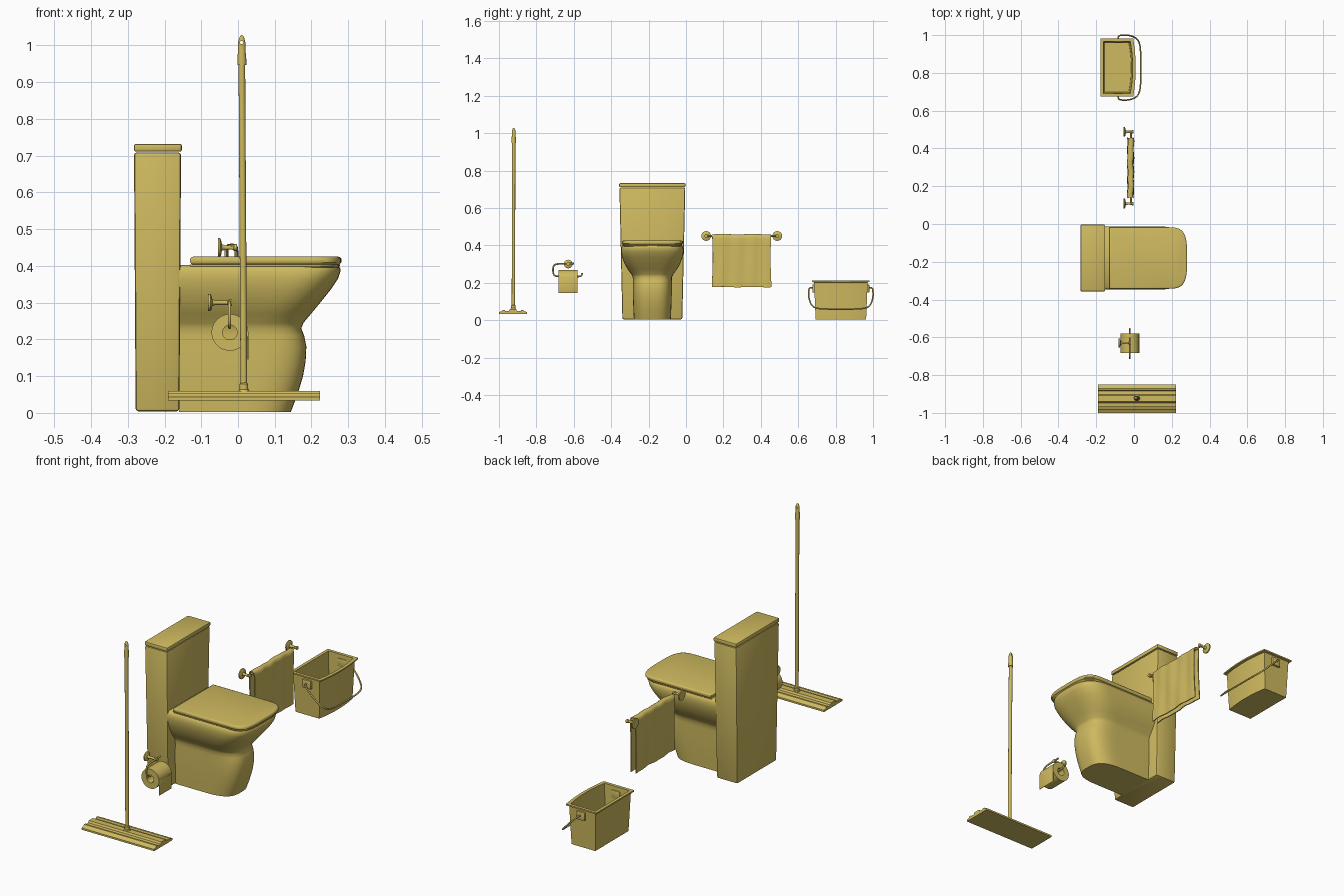
import bpy, bmesh, math
from mathutils import Vector

if "Cube" in bpy.data.objects:
    bpy.data.objects.remove(bpy.data.objects["Cube"], do_unlink=True)

mustard = bpy.data.materials.new("mustard")
mustard.use_nodes = True
COLOUR = (0.62, 0.49, 0.115, 1)
mustard.diffuse_color = COLOUR
mustard.node_tree.nodes["Principled BSDF"].inputs["Base Color"].default_value = COLOUR


def finish(ob, angle=35):
    """Material, applied modifiers and smooth shading with sharp edges."""
    bpy.ops.object.select_all(action="DESELECT")
    ob.select_set(True)
    bpy.context.view_layer.objects.active = ob
    bpy.ops.object.convert(target="MESH")
    ob = bpy.context.object
    ob.data.materials.clear()
    ob.data.materials.append(mustard)
    bpy.ops.object.shade_smooth_by_angle(angle=math.radians(angle))
    return ob


def from_bmesh(name, bm):
    bmesh.ops.recalc_face_normals(bm, faces=bm.faces[:])
    me = bpy.data.meshes.new(name)
    bm.to_mesh(me)
    bm.free()
    ob = bpy.data.objects.new(name, me)
    bpy.context.collection.objects.link(ob)
    return ob


def loft(name, rings, caps=True, closed=True):
    bm = bmesh.new()
    rows = [[bm.verts.new(p) for p in ring] for ring in rings]
    for a, b in zip(rows, rows[1:]):
        n = len(a)
        for i in range(n if closed else n - 1):
            j = (i + 1) % n
            bm.faces.new((a[i], a[j], b[j], b[i]))
    if caps:
        bm.faces.new(rows[0])
        bm.faces.new(rows[-1])
    return from_bmesh(name, bm)


def box(name, lo, hi, base=(1, 1), bevel=0.004):
    """Box between two corners; base scales its bottom in x and y."""
    lo, hi = Vector(lo), Vector(hi)
    mid, size = (lo + hi) / 2, hi - lo
    bm = bmesh.new()
    bmesh.ops.create_cube(bm, size=1)
    for v in bm.verts:
        sx, sy = base if v.co.z < 0 else (1, 1)
        v.co = mid + Vector((v.co.x * size.x * sx, v.co.y * size.y * sy, v.co.z * size.z))
    ob = from_bmesh(name, bm)
    mod = ob.modifiers.new("bevel", "BEVEL")
    mod.width, mod.segments = bevel, 2
    return finish(ob)


def turned(name, start, axis, profile, squash=1, sides=24):
    """Round part: (distance, radius) pairs along an axis."""
    q = Vector(axis).to_track_quat("Z", "Y")
    rings = []
    for d, r in profile:
        ts = [2 * math.pi * i / sides for i in range(sides)]
        rings.append([Vector(start) + q @ Vector((r * math.cos(t), r * squash * math.sin(t), d)) for t in ts])
    return loft(name, rings)


def wire(name, points, radius):
    cu = bpy.data.curves.new(name, "CURVE")
    cu.dimensions = "3D"
    cu.bevel_depth, cu.bevel_resolution, cu.use_fill_caps = radius, 2, True
    sp = cu.splines.new("NURBS")
    sp.points.add(len(points) - 1)
    for p, co in zip(sp.points, points):
        p.co = (*co, 1)
    sp.order_u, sp.use_endpoint_u, sp.resolution_u = 3, True, 6
    ob = bpy.data.objects.new(name, cu)
    bpy.context.collection.objects.link(ob)
    return finish(ob, 50)


# Toilet: tank with lid
YC = -0.18
box("tank", (-0.283, -0.356, 0.004), (-0.155, -0.004, 0.709), (0.93, 0.91), 0.008)
box("tank_lid", (-0.283, -0.357, 0.711), (-0.153, -0.003, 0.732), bevel=0.005)


def plan(z, back, front, half, depth, power):
    """Outline with a straight back and a rounded front."""
    ring = [(back, YC - half, z)]
    for i in range(33):
        t = math.pi * (i / 32 - 0.5)
        c, s = max(math.cos(t), 0), math.sin(t)
        x = front - depth + depth * c ** (2 / power)
        ring.append((x, YC + half * math.copysign(abs(s) ** (2 / power), s), z))
    return ring + [(back, YC + half, z)]


# Toilet: pedestal and flaring bowl (height, front, half width)
BOWL = [(0.003, 0.144, 0.099), (0.05, 0.162, 0.101), (0.1, 0.177, 0.103), (0.14, 0.184, 0.104),
        (0.18, 0.186, 0.104), (0.21, 0.18, 0.104), (0.23, 0.172, 0.105), (0.245, 0.178, 0.112),
        (0.27, 0.199, 0.131), (0.3, 0.224, 0.148), (0.335, 0.252, 0.161), (0.365, 0.272, 0.167),
        (0.385, 0.279, 0.166), (0.395, 0.278, 0.162), (0.402, 0.27, 0.155)]
finish(loft("bowl", [plan(z, -0.161, f, h, 0.15, 3) for z, f, h in BOWL]), 50)


def slab(name, z0, z1, front, half):
    e = 0.005
    steps = [(z0, e), (z0 + e, 0), (z1 - e, 0), (z1 - e / 3, e / 2), (z1, e * 1.6)]
    finish(loft(name, [plan(z, -0.13 + i, front - i, half - i, 0.11, 3.6) for z, i in steps]), 50)


slab("seat", 0.395, 0.408, 0.277, 0.159)
slab("seat_cover", 0.404, 0.425, 0.281, 0.163)

# Mop: ridged head extruded along x, joint, handle and pierced grip
HALF = [(0.075, 0.034), (0.075, 0.043), (0.06, 0.048), (0.055, 0.054),
        (0.045, 0.054), (0.04, 0.048), (0.022, 0.05), (0.016, 0.059)]
section = HALF + [(-y, z) for y, z in reversed(HALF)]
finish(loft("mop_head", [[(x, y - 0.925, z) for y, z in section] for x in (-0.19, 0.223)]))
foot = Vector((0.016, -0.923, 0.052))
lean = (Vector((0.01, -0.921, 1.03)) - foot).normalized()
finish(turned("mop_joint", foot, lean, [(0, 0.015), (0.008, 0.015), (0.012, 0.012), (0.026, 0.012), (0.03, 0.009)]))
finish(turned("mop_handle", foot, lean, [(0.02, 0.009), (0.92, 0.009)]))
grip = turned("mop_grip", foot, lean, [(0.895, 0.0125), (0.915, 0.012), (0.93, 0.0105),
                                       (0.955, 0.010), (0.967, 0.0075), (0.974, 0.004), (0.976, 0.001)])
cutter = turned("grip_cutter", (0.01, -0.96, 1.008), (0, 1, 0), [(0, 0.0045), (0.08, 0.0045)], sides=12)
cutter.hide_render = True
mod = grip.modifiers.new("hole", "BOOLEAN")
mod.object, mod.operation = cutter, "DIFFERENCE"
finish(grip)
bpy.data.objects.remove(cutter, do_unlink=True)


# Wall mounts shared by the paper holder and the towel rail
def mount(name, x, y, z, r, reach):
    finish(turned(name, (x, y, z), (1, 0, 0), [(0, r), (0.006, r), (0.009, r * 0.8), (0.011, 0.009),
                                              (0.02, 0.006), (reach - 0.012, 0.006), (reach - 0.008, 0.009),
                                              (reach, 0.009)]))


# Toilet paper: hollow roll, hanging sheet, bent wire holder
def circle(r, y):
    return [(-0.022 + r * math.cos(k * math.pi / 20), y, 0.219 + r * math.sin(k * math.pi / 20)) for k in range(40)]


roll = [(0.05, -0.682), (0.05, -0.579), (0.02, -0.579), (0.02, -0.682), (0.05, -0.682)]
finish(loft("paper_roll", [circle(r, y) for r, y in roll], caps=False))
box("paper_sheet", (0.0265, -0.682, 0.145), (0.0285, -0.579, 0.222), bevel=0.0005)
mount("paper_mount", -0.081, -0.63, 0.3, 0.023, 0.064)
HX = -0.023
wire("paper_holder", [(HX, -0.6, 0.303), (HX, -0.65, 0.302), (HX, -0.70, 0.3), (HX, -0.711, 0.285),
                      (HX, -0.711, 0.25), (HX, -0.7, 0.234), (HX, -0.64, 0.233), (HX, -0.58, 0.233),
                      (HX, -0.557, 0.235), (HX, -0.555, 0.252)], 0.0045)

# Towel rail and draped towel
for side, y in (("right", 0.108), ("left", 0.488)):
    mount("towel_mount_" + side, -0.055, y, 0.45, 0.026, 0.052)
finish(turned("towel_rail", (-0.016, 0.1, 0.45), (0, 1, 0), [(0, 0.005), (0.396, 0.005)], sides=12))
drape = [(-0.004, 0.177 + 0.026 * i) for i in range(11)]
drape += [(-0.018 + 0.014 * math.cos(a), 0.446 + 0.011 * math.sin(a)) for a in (0.5, 1.1, 1.6, 2.1, 2.7)]
drape += [(-0.032, 0.437 - 0.026 * i) for i in range(11)]
rows = []
for i in range(41):
    y = 0.14 + 0.315 * i / 40
    rows.append([(x + 0.003 * math.sin(55 * y + 6 * z) * math.cos(23 * y - 9 * z),
                  y + 0.003 * math.sin(14 * z) * (i / 20 - 1),
                  z + 0.0015 * math.sin(40 * y)) for x, z in drape])
towel = loft("towel", rows, caps=False, closed=False)
mod = towel.modifiers.new("thickness", "SOLIDIFY")
mod.thickness, mod.offset = 0.005, 0
finish(towel, 60)

# Bucket: bowed front, tapered wall, flat rim, hollow inside
BY = 0.828


def bucket_ring(z, inset):
    back, front, half = -0.177 + inset, -0.004 - inset, 0.154 - inset
    ring = [(back, BY + half, z), (back, BY - half, z)]
    for i in range(13):
        s = i / 6 - 1
        ring.append((front + 0.013 * (1 - s * s), BY + half * s, z))
    return ring


WALL = [(0.003, 0.019), (0.202, 0.011), (0.204, 0), (0.211, 0), (0.211, 0.016), (0.01, 0.024)]
finish(loft("bucket", [bucket_ring(z, i) for z, i in WALL]), 30)

# Bucket lugs and hanging wire handle
for name, s in (("right", -1), ("left", 1)):
    y0, y1 = sorted((BY + s * 0.134, BY + s * 0.152))
    box("bucket_lug_" + name, (-0.108, y0, 0.148), (-0.06, y1, 0.19), bevel=0.003)
half = [(-0.084, 0.15, 0.172), (-0.084, 0.168, 0.176), (-0.065, 0.172, 0.155), (-0.03, 0.172, 0.122),
        (0.0, 0.163, 0.09), (0.022, 0.147, 0.069), (0.033, 0.115, 0.061), (0.036, 0.06, 0.059)]
wire("bucket_handle", [(x, BY - y, z) for x, y, z in half] + [(x, BY + y, z) for x, y, z in reversed(half)], 0.004)
